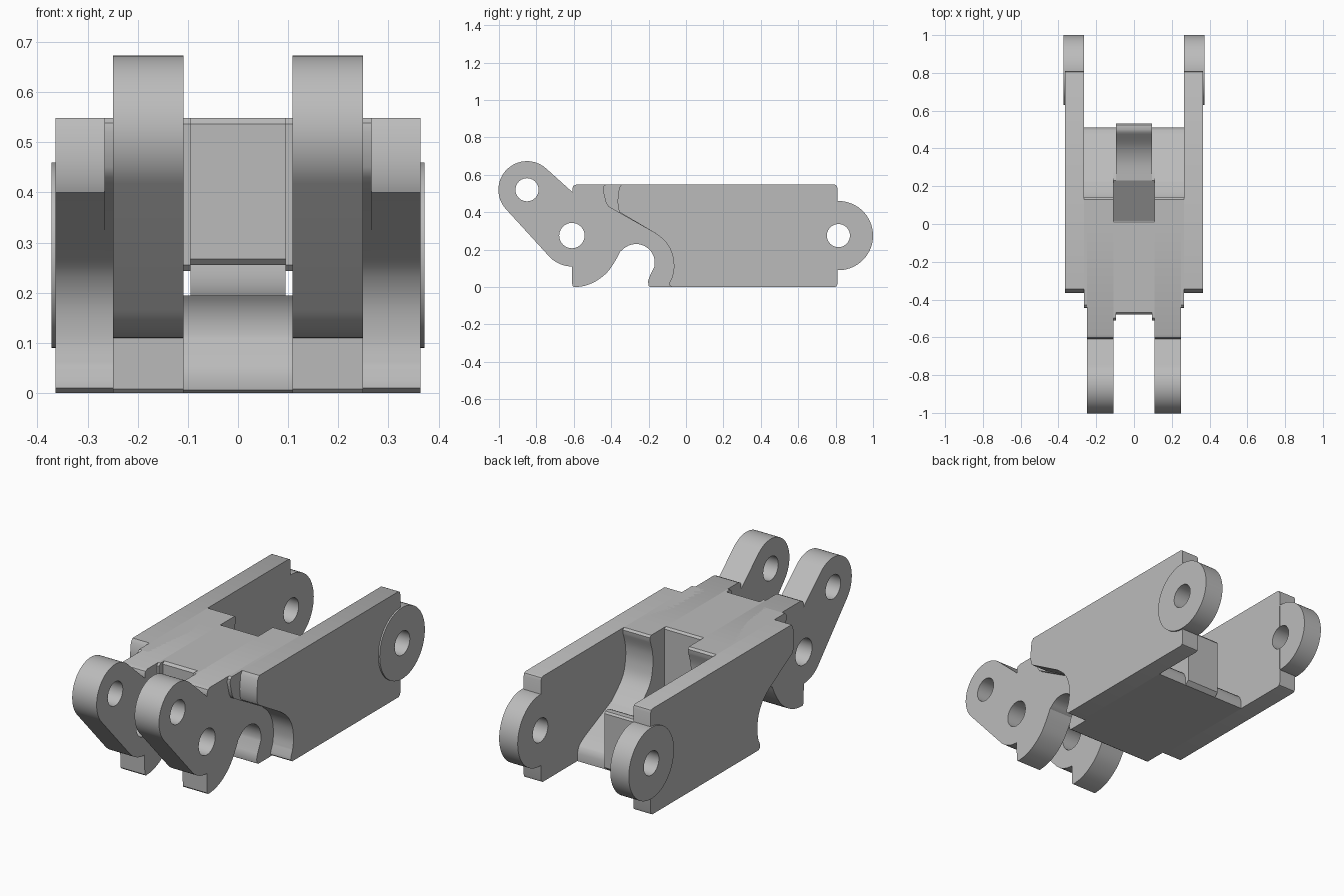
import bpy, bmesh
from math import sin, cos, radians
from mathutils import Vector, Matrix

cube = bpy.data.objects.get("Cube")
if cube:
    bpy.data.objects.remove(cube)

steel = bpy.data.materials.new("plain grey")
steel.use_nodes = True
GREY = (0.5, 0.5, 0.5, 1)
steel.diffuse_color = GREY
steel.node_tree.nodes["Principled BSDF"].inputs["Base Color"].default_value = GREY

TURN = Matrix(((0, 0, 1, 0), (1, 0, 0, 0), (0, 1, 0, 0), (0, 0, 0, 1)))


def arc(center, r, start, end, n=20):
    steps = [radians(start + (end - start) * i / n) for i in range(n + 1)]
    return [(center[0] + r * cos(a), center[1] + r * sin(a)) for a in steps]


def soft(points, n=5):
    """Smooth path through the given points."""
    p = [Vector(q) for q in points]
    p = [p[0]] + p + [p[-1]]
    out = []
    for a, b, c, d in zip(p, p[1:], p[2:], p[3:]):
        for i in range(n):
            t = i / n
            out.append(tuple(0.5 * (2 * b + (c - a) * t + (2 * a - 5 * b + 4 * c - d) * t * t
                                    + (3 * b - a - 3 * c + d) * t ** 3)))
    return out + [tuple(p[-1])]


def slab(name, outline, x0, x1, holes=(), mirror=True):
    """Extrude a side (y, z) profile from x0 to x1."""
    curve = bpy.data.curves.new(name, "CURVE")
    curve.dimensions = "2D"
    curve.fill_mode = "BOTH"
    curve.extrude = (x1 - x0) / 2
    for loop in [outline, *holes]:
        line = curve.splines.new("POLY")
        line.points.add(len(loop) - 1)
        for point, (y, z) in zip(line.points, loop):
            point.co = (y, z, 0, 1)
        line.use_cyclic_u = True
    temp = bpy.data.objects.new(name + " profile", curve)
    bpy.context.collection.objects.link(temp)
    graph = bpy.context.evaluated_depsgraph_get()
    mesh = bpy.data.meshes.new_from_object(temp.evaluated_get(graph))
    bpy.data.objects.remove(temp)
    mesh.transform(Matrix.Translation(((x0 + x1) / 2, 0, 0)) @ TURN)
    bm = bmesh.new()
    bm.from_mesh(mesh)
    bmesh.ops.remove_doubles(bm, verts=bm.verts, dist=0.0005)
    bmesh.ops.recalc_face_normals(bm, faces=bm.faces)
    bm.to_mesh(mesh)
    bm.free()
    mesh.materials.clear()
    mesh.materials.append(steel)
    obj = bpy.data.objects.new(name, mesh)
    bpy.context.collection.objects.link(obj)
    if mirror:
        obj.modifiers.new("Mirror", "MIRROR")
    bpy.ops.object.select_all(action="DESELECT")
    obj.select_set(True)
    bpy.context.view_layer.objects.active = obj
    bpy.ops.object.shade_smooth_by_angle(angle=radians(30))
    return obj


TOP = 0.548
TIP, PIVOT, REAR = (-0.85, 0.52), (-0.61, 0.275), (0.815, 0.275)

# Shared shapes
hook = soft([(-0.59, 0), (-0.54, 0.007), (-0.48, 0.032), (-0.42, 0.08), (-0.375, 0.145), (-0.352, 0.19)])
hook += arc((-0.267, 0.13), 0.1, 138, -12) + [(-0.195, 0.055), (-0.203, 0.03), (-0.2, 0.006), (-0.19, 0)]
throat = [(-0.075, 0), (-0.088, 0.01), (-0.087, 0.026)]
throat += soft([(-0.073, 0.055), (-0.065, 0.11), (-0.075, 0.18), (-0.108, 0.24), (-0.16, 0.285)])
back_wall = [(0.13, TOP), (0.14, TOP - 0.01)]
back_wall += soft([(0.138, 0.52), (0.118, 0.45), (0.118, 0.37), (0.145, 0.29), (0.23, 0.205)])
ramp = soft([(0.23, 0.205), (0.34, 0.155), (0.46, 0.1), (0.5, 0.07)]) + [(0.512, 0.04), (0.512, 0)]

# Front arms with two pin holes
arm = arc(TIP, 0.153, 47, 222, 32) + arc(PIVOT, 0.165, 222, 270, 10)
arm += [(-0.608, 0.008), (-0.6, 0)] + hook
arm += [(0, 0), (0, TOP), (-0.585, TOP), (-0.602, TOP - 0.007), (-0.608, TOP - 0.022), (-0.608, 0.508)]
slab("front_arm", arm, 0.109, 0.249,
     [arc(TIP, 0.062, 0, 345, 23), arc(PIVOT, 0.068, 0, 345, 23)])

# Body halves between the side plates
body = throat + [(-0.36, 0.398), (-0.415, 0.43), (-0.428, 0.45), (-0.445, 0.52),
                 (-0.442, 0.538), (-0.43, TOP)] + back_wall + ramp
slab("body_half", body, 0.109, 0.266)

# Outer side plates, notched around the rear pin hole
plate = throat + [(-0.355, 0.4), (-0.363, 0.42), (-0.366, 0.46), (-0.358, 0.53), (-0.345, TOP)]
plate += [(0.795, TOP), (0.805, TOP - 0.005), (0.81, TOP - 0.018)]
plate += arc(REAR, 0.062, 95, 265) + [(0.81, 0.018), (0.805, 0.005), (0.795, 0)]
slab("side_plate", plate, 0.265, 0.364)

# Rear hinge discs
slab("rear_hinge", arc(REAR, 0.185, 0, 355, 71), 0.2655, 0.372, [arc(REAR, 0.062, 0, 345, 23)])

# Middle bridge and its narrow shoulders
def bridge(front, low):
    return [(front + 0.012, low), (front, low + 0.012), (front, TOP - 0.012), (front + 0.012, TOP),
            (0.01, TOP), (0.02, TOP - 0.01), (0.02, low)]


slab("top_bridge", bridge(-0.48, 0.255), -0.096, 0.096, mirror=False)
slab("bridge_shoulder", bridge(-0.51, 0.243), 0.095, 0.11)

# Lower middle floor with a sloped pocket
floor = [(-0.19, 0), (-0.2, 0.006), (-0.203, 0.03), (-0.195, 0.055)]
floor += arc((-0.267, 0.13), 0.1, -12, 40, 10) + [(-0.04, 0.194), (0.02, 0.06), (0.23, 0.194)]
slab("lower_floor", floor + ramp[2:], -0.11, 0.11, mirror=False)

# Drive tooth with a hollow front
tooth = [(0.2, 0)] + soft([(0.23, 0.194), (0.33, 0.205), (0.41, 0.24), (0.485, 0.305)])
tooth += [(0.5, 0.312), (0.525, 0.31), (0.533, 0.3), (0.533, 0.02), (0.512, 0)]
slab("drive_tooth", tooth, -0.095, 0.095, mirror=False)
